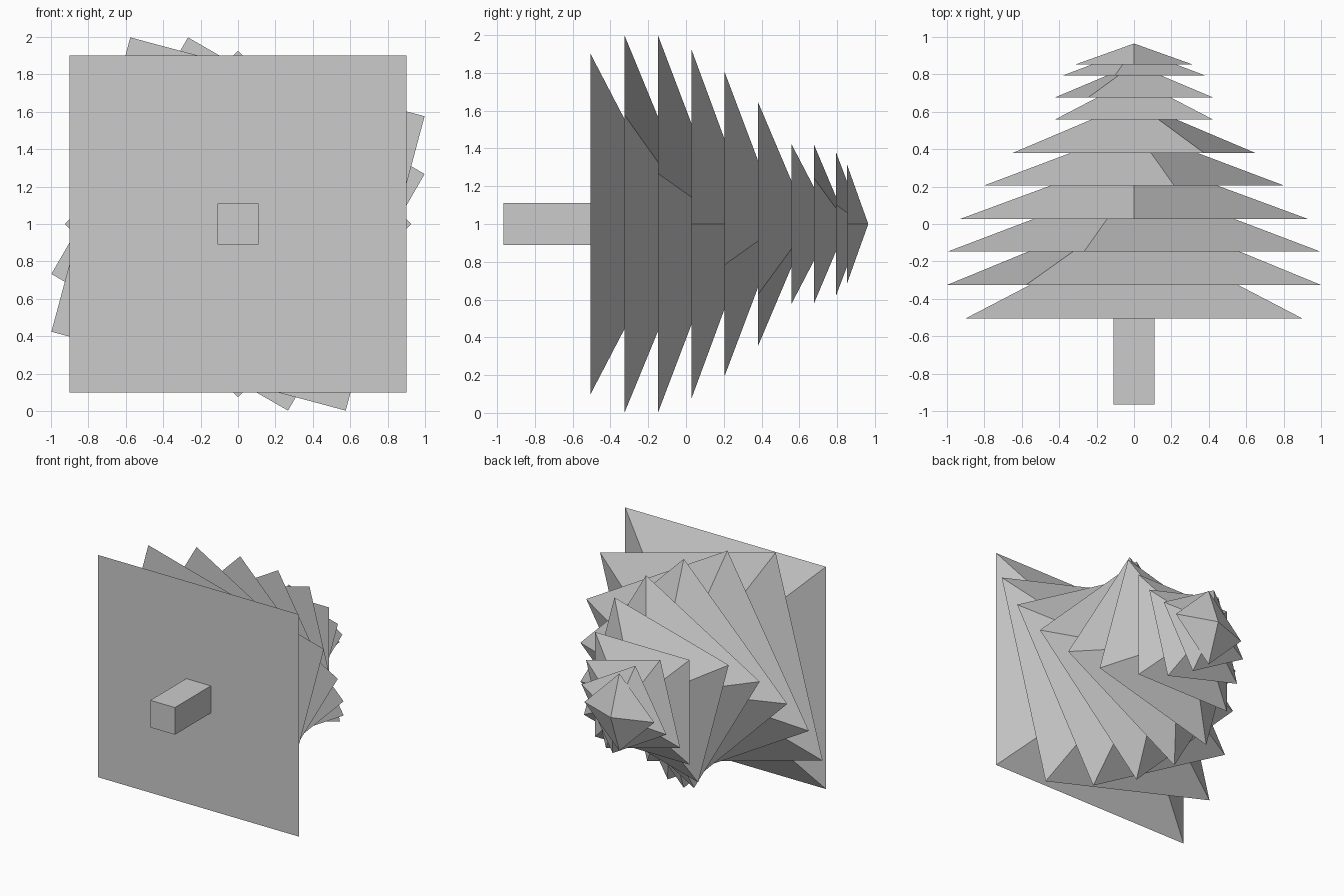
import bpy, bmesh
from math import radians
from mathutils import Matrix

if "Cube" in bpy.data.objects:
    bpy.data.objects.remove(bpy.data.objects["Cube"])

# Stylised tree lying along +y, axis at z = 1
def add_object(name, bm):
    mesh = bpy.data.meshes.new(name)
    bm.to_mesh(mesh)
    bm.free()
    obj = bpy.data.objects.new(name, mesh)
    bpy.context.collection.objects.link(obj)
    return obj

# Foliage: square pyramids, each turned 15 degrees from the last
# (base y, corner radius, height)
tiers = [
    (-0.505, 1.273, 0.469), (-0.325, 1.152, 0.410), (-0.148, 1.033, 0.379),
    (0.028, 0.927, 0.342), (0.205, 0.832, 0.303), (0.380, 0.749, 0.275),
    (0.558, 0.599, 0.221), (0.677, 0.487, 0.178), (0.794, 0.394, 0.144),
    (0.853, 0.313, 0.112),
]
for i, (y, radius, height) in enumerate(tiers):
    angle = radians(45 - 15 * i)
    place = (Matrix.Translation((0, y + height / 2, 1))
             @ Matrix.Rotation(radians(-90), 4, 'X')
             @ Matrix.Rotation(-angle, 4, 'Z'))
    bm = bmesh.new()
    bmesh.ops.create_cone(bm, cap_ends=True, segments=4, radius1=radius,
                          radius2=0, depth=height, matrix=place)
    bmesh.ops.remove_doubles(bm, verts=bm.verts, dist=1e-5)
    add_object(f"foliage_tier_{i + 1}", bm)

# Trunk: square post below the lowest tier
bm = bmesh.new()
bmesh.ops.create_cube(bm, size=1)
trunk = add_object("trunk", bm)
trunk.scale = (0.22, 0.46, 0.22)
trunk.location = (0, -0.735, 1)
